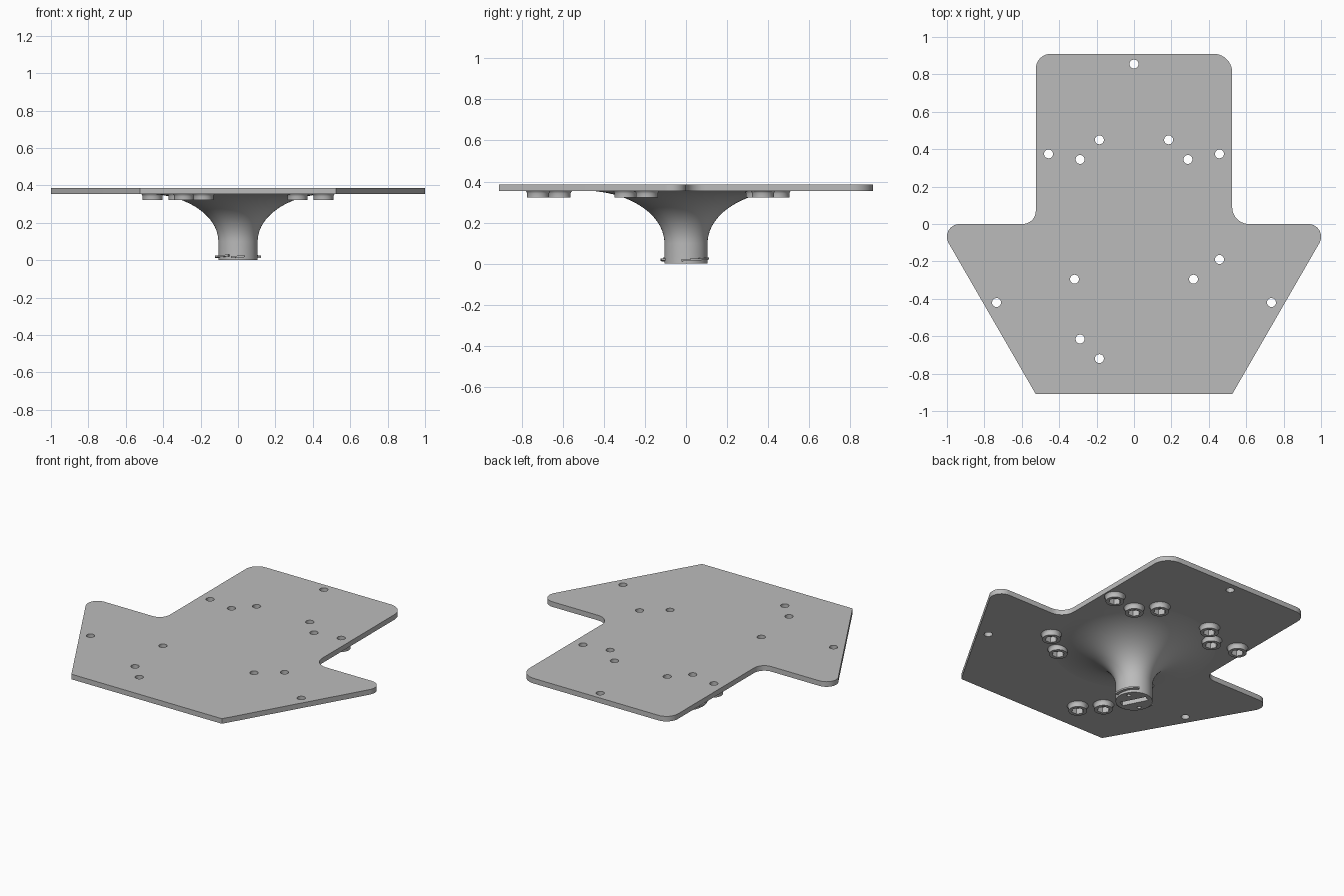
import bpy, bmesh
from math import sin, cos, pi, radians, tan
from mathutils import Vector, Matrix

cube = bpy.data.objects.get("Cube")
if cube:
    bpy.data.objects.remove(cube, do_unlink=True)

grey = bpy.data.materials.new("plain grey")
grey.use_nodes = True
grey.diffuse_color = (0.5, 0.5, 0.5, 1)
grey.node_tree.nodes["Principled BSDF"].inputs["Base Color"].default_value = grey.diffuse_color

PLATE_LOW, PLATE_TOP = 0.355, 0.387


def finish(name, bm):
    bmesh.ops.recalc_face_normals(bm, faces=bm.faces)
    mesh = bpy.data.meshes.new(name)
    bm.to_mesh(mesh)
    bm.free()
    mesh.materials.append(grey)
    obj = bpy.data.objects.new(name, mesh)
    bpy.context.collection.objects.link(obj)
    return obj


def select(obj):
    bpy.ops.object.select_all(action="DESELECT")
    obj.select_set(True)
    bpy.context.view_layer.objects.active = obj


def prism(bm, outline, low, high):
    """Extrude a flat outline between two heights."""
    face = bm.faces.new([bm.verts.new((p[0], p[1], low)) for p in outline])
    top = bmesh.ops.extrude_face_region(bm, geom=[face])["geom"]
    verts = [v for v in top if isinstance(v, bmesh.types.BMVert)]
    bmesh.ops.translate(bm, verts=verts, vec=(0, 0, high - low))


def ring(x, y, radius, sides):
    return [(x + radius * cos(2 * pi * i / sides), y + radius * sin(2 * pi * i / sides))
            for i in range(sides)]


def lathe(bm, profile, sides, x=0, y=0):
    """Closed solid of revolution from (radius, height) points."""
    loops = [[bm.verts.new((px, py, z)) for px, py in ring(x, y, r, sides)] for r, z in profile]
    for a, b in zip(loops, loops[1:]):
        for i in range(sides):
            j = (i + 1) % sides
            bm.faces.new((a[i], a[j], b[j], b[i]))
    bm.faces.new(loops[0])
    bm.faces.new(loops[-1])


def fillet(corners, steps=10):
    """Round each (x, y, radius) corner of an outline."""
    out = []
    for i, (x, y, r) in enumerate(corners):
        p = Vector((x, y))
        if r == 0:
            out.append(p)
            continue
        a = (Vector(corners[i - 1][:2]) - p).normalized()
        b = (Vector(corners[(i + 1) % len(corners)][:2]) - p).normalized()
        half = a.angle(b) / 2
        centre = p + (a + b).normalized() * (r / sin(half))
        start = p + a * (r / tan(half)) - centre
        sweep = start.angle_signed(p + b * (r / tan(half)) - centre)
        for k in range(steps + 1):
            out.append(centre + Matrix.Rotation(-sweep * k / steps, 2) @ start)
    return out


def cut(obj, *cutters):
    select(obj)
    for cutter in cutters:
        mod = obj.modifiers.new("cut", "BOOLEAN")
        mod.operation, mod.solver, mod.object = "DIFFERENCE", "EXACT", cutter
        bpy.ops.object.modifier_apply(modifier=mod.name)


# Screw positions, with and without a nut boss
bossed = [(s * x, y) for s in (1, -1)
          for x, y in ((0.185, 0.45), (0.457, 0.375), (0.288, 0.345), (0.318, -0.295))]
bossed += [(0.457, -0.19), (-0.288, -0.615), (-0.185, -0.72)]
plain = [(0, 0.855), (0.735, -0.42), (-0.735, -0.42)]

# Cutters
bm = bmesh.new()
for x, y in bossed + plain:
    prism(bm, ring(x, y, 0.024, 24), 0.3, 0.45)
screw_cutter = finish("screw_cutter", bm)

bm = bmesh.new()
for x, y in bossed:
    prism(bm, ring(x, y, 0.036, 6), 0.3, PLATE_LOW + 0.004)
nut_cutter = finish("nut_cutter", bm)

bm = bmesh.new()
spin = Matrix.Rotation(radians(117), 2)
prism(bm, [spin @ Vector(p) for p in ((-0.08, -0.02), (0.08, -0.02), (0.08, 0.02), (-0.08, 0.02))],
      -0.02, 0.04)
for side in (1, -1):
    p = spin @ Vector((0, side * 0.075))
    prism(bm, ring(p.x, p.y, 0.012, 16), -0.02, 0.03)
foot_cutter = finish("foot_cutter", bm)

# Mounting plate with rounded shoulders
bm = bmesh.new()
prism(bm, fillet([(-0.525, -0.91, 0), (0.525, -0.91, 0), (1.05, 0, 0.068), (0.525, 0, 0.09),
                  (0.525, 0.91, 0.1), (-0.525, 0.91, 0.08), (-0.525, 0, 0.07),
                  (-1.05, 0, 0.068)]), PLATE_LOW, PLATE_TOP)
plate = finish("mounting_plate", bm)
cut(plate, screw_cutter, nut_cutter)

# Nut bosses under the plate
bm = bmesh.new()
for x, y in bossed:
    lathe(bm, [(0.053, 0.323), (0.053, 0.342), (0.056, 0.35), (0.062, 0.356)], 32, x, y)
bosses = finish("nut_bosses", bm)
cut(bosses, nut_cutter, screw_cutter)

# Trumpet-shaped stem
bm = bmesh.new()
curve = [(0.5 - 0.395 * cos(pi / 2 * i / 20), 0.1 + 0.256 * sin(pi / 2 * i / 20))
         for i in range(21)]
lathe(bm, [(0.105, 0)] + curve, 64)
stem = finish("flared_stem", bm)
cut(stem, foot_cutter, nut_cutter, screw_cutter)

# Locking lugs around the foot, each a rising arc
bm = bmesh.new()
for start, end, rise in ((-10, 65, 0.008), (170, 245, 0.008), (-107, -73, 0.004)):
    previous = None
    for k in range(13):
        a = radians(start + (end - start) * k / 12)
        z = 0.012 + rise * k / 12
        loop = [bm.verts.new((r * cos(a), r * sin(a), h)) for r, h in
                ((0.1, z), (0.124, z), (0.124, z + 0.01), (0.1, z + 0.01))]
        if previous:
            for i in range(4):
                j = (i + 1) % 4
                bm.faces.new((previous[i], previous[j], loop[j], loop[i]))
        if k in (0, 12):
            bm.faces.new(loop)
        previous = loop
lugs = finish("locking_lugs", bm)

for obj in (plate, bosses, stem, lugs):
    select(obj)
    bpy.ops.object.shade_smooth_by_angle(angle=radians(30))
for cutter in (screw_cutter, nut_cutter, foot_cutter):
    bpy.data.objects.remove(cutter, do_unlink=True)
